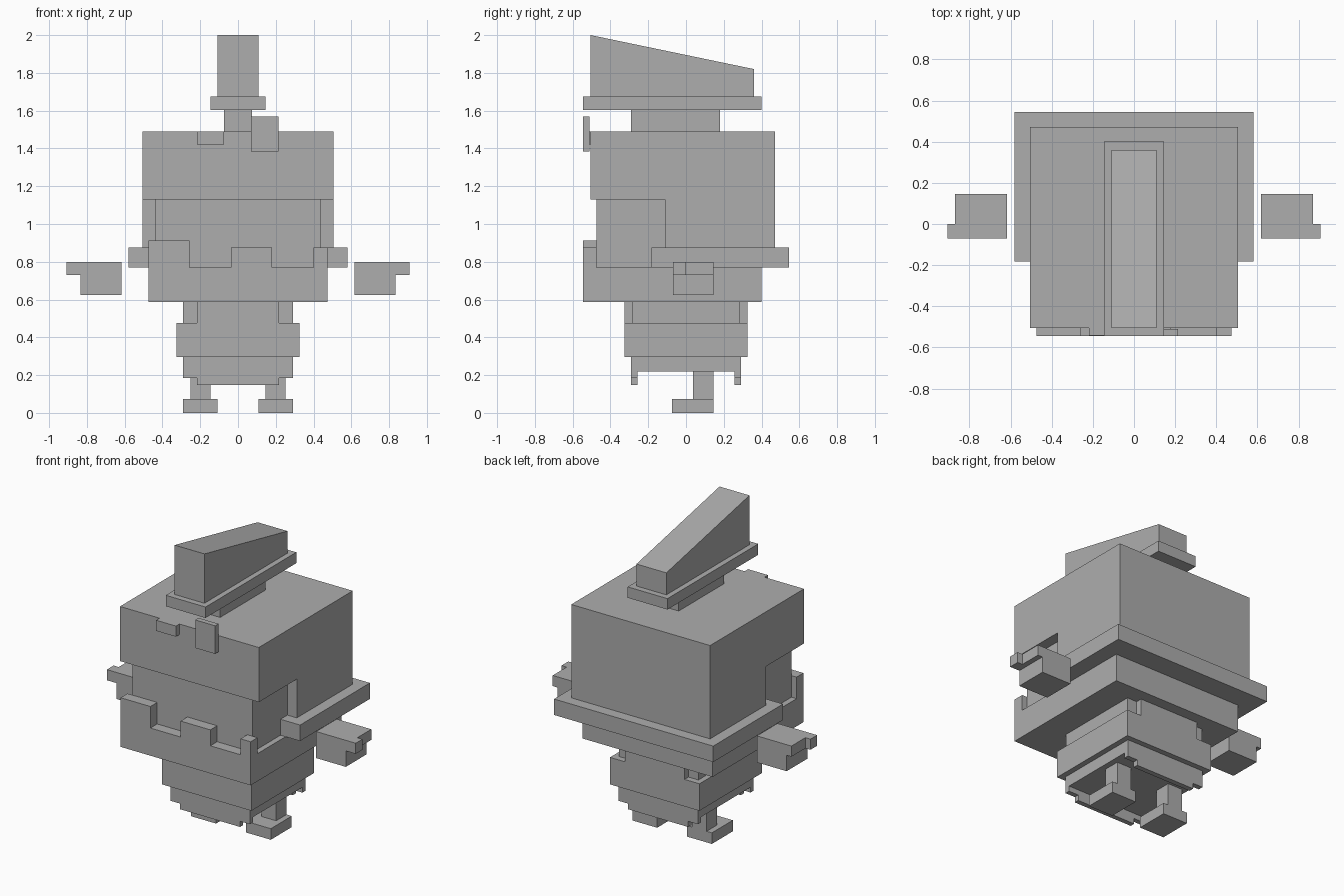
import bpy, bmesh

if "Cube" in bpy.data.objects:
    bpy.data.objects.remove(bpy.data.objects["Cube"])

mat = bpy.data.materials.new("plain grey")
mat.diffuse_color = (0.42, 0.42, 0.42, 1)
mat.use_nodes = True
mat.node_tree.nodes["Principled BSDF"].inputs["Base Color"].default_value = mat.diffuse_color


def prism(name, outline, axis, lo, hi):
    """Extrude a 2D outline along an axis: 'x' takes (y, z), 'y' takes (x, z), 'z' takes (x, y)."""
    def place(p, d):
        return {"x": (d, p[0], p[1]), "y": (p[0], d, p[1]), "z": (p[0], p[1], d)}[axis]
    bm = bmesh.new()
    a = [bm.verts.new(place(p, lo)) for p in outline]
    b = [bm.verts.new(place(p, hi)) for p in outline]
    n = len(outline)
    bm.faces.new(a)
    bm.faces.new(b[::-1])
    for i in range(n):
        j = (i + 1) % n
        bm.faces.new((a[j], a[i], b[i], b[j]))
    bmesh.ops.recalc_face_normals(bm, faces=bm.faces)
    mesh = bpy.data.meshes.new(name)
    bm.to_mesh(mesh)
    bm.free()
    mesh.materials.append(mat)
    ob = bpy.data.objects.new(name, mesh)
    bpy.context.collection.objects.link(ob)
    return ob


def box(name, x0, x1, y0, y1, z0, z1):
    return prism(name, [(x0, y0), (x1, y0), (x1, y1), (x0, y1)], "z", z0, z1)


def mirrored(ob):
    ob.modifiers.new("mirror", "MIRROR").use_axis = (True, False, False)
    return ob


# Crest on top of the head
prism("crest", [(-.505, 1.675), (.36, 1.675), (.36, 1.82), (-.505, 2.0)], "x", -.109, .109)
box("crest_slab", -.145, .145, -.545, .40, 1.603, 1.675)
box("crest_base", -.073, .073, -.29, .18, 1.49, 1.603)

# Hair block, open around the face
prism("hair", [(-.506, 1.49), (.472, 1.49), (.472, .80), (-.11, .80), (-.11, 1.13), (-.506, 1.13)],
      "x", -.506, .506)
box("hair_rim", -.58, .58, -.182, .545, .77, .875)
box("forehead_tab_low", -.218, -.073, -.542, -.506, 1.42, 1.49)
box("forehead_tab_high", .07, .215, -.545, -.51, 1.385, 1.57)

# Face and collar with an uneven front edge
box("face", -.437, .437, -.474, .39, .70, 1.135)
box("collar", -.474, .474, -.474, .40, .588, .77)
prism("collar_front", [(-.474, .588), (.474, .588), (.474, .875), (.40, .875), (.40, .77), (.18, .77),
                       (.18, .875), (-.037, .875), (-.037, .77), (-.257, .77), (-.257, .912),
                       (-.474, .912)], "y", -.545, -.474)

# Torso
box("chest", -.29, .29, -.285, .285, .475, .588)
box("chest_panels", -.218, .218, -.326, .326, .475, .588)
box("waist", -.326, .326, -.326, .326, .297, .475)
box("skirt", -.29, .29, -.29, .29, .22, .297)
hem = [(-.29, .22), (-.29, .185), (-.218, .185), (-.218, .148),
       (.218, .148), (.218, .185), (.29, .185), (.29, .22)]
prism("hem_front", hem, "y", -.29, -.258)
prism("hem_back", hem, "y", .256, .29)

# Legs and feet
mirrored(box("legs", .145, .252, .037, .145, .073, .22))
mirrored(box("feet", .109, .29, -.073, .145, 0, .073))

# Floating hands
mirrored(box("hands", .618, .835, -.07, .145, .625, .73))
mirrored(prism("hand_tops", [(.618, -.07), (.907, -.07), (.907, 0), (.87, 0), (.87, .145), (.618, .145)],
               "z", .73, .80))
